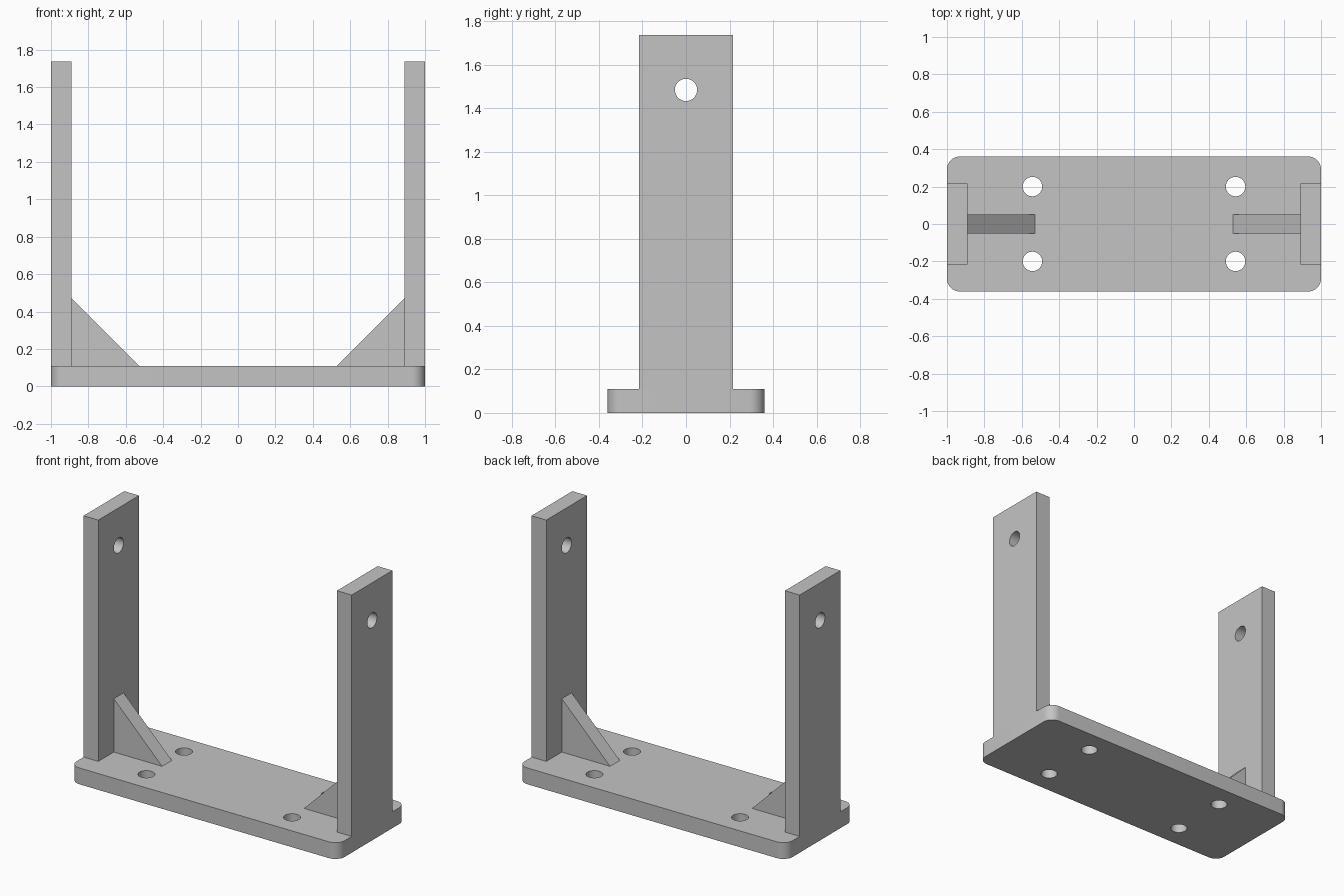
import bpy
import bmesh
import math
from mathutils import Matrix, Vector

cube = bpy.data.objects.get("Cube")
if cube:
    bpy.data.objects.remove(cube, do_unlink=True)

# Main dimensions
HALF_X, HALF_Y = 1.0, 0.361
PLATE_T, CORNER_R = 0.11, 0.07
POST_T, POST_HALF_Y, TOP = 0.11, 0.217, 1.737
GUSSET, GUSSET_HALF_Y = 0.36, 0.052

grey = bpy.data.materials.new("grey")
grey.use_nodes = True
colour = (0.55, 0.55, 0.55, 1)
grey.diffuse_color = colour
grey.node_tree.nodes["Principled BSDF"].inputs["Base Color"].default_value = colour


def finish(name, bm):
    """Turn a bmesh into a named grey object."""
    bmesh.ops.recalc_face_normals(bm, faces=bm.faces)
    mesh = bpy.data.meshes.new(name)
    bm.to_mesh(mesh)
    bm.free()
    mesh.materials.append(grey)
    obj = bpy.data.objects.new(name, mesh)
    bpy.context.collection.objects.link(obj)
    return obj


def box(low, high):
    low, high = Vector(low), Vector(high)
    bm = bmesh.new()
    matrix = Matrix.Translation((low + high) / 2) @ Matrix.Diagonal((*(high - low), 1))
    bmesh.ops.create_cube(bm, size=1, matrix=matrix)
    return bm


def select_only(obj):
    bpy.ops.object.select_all(action="DESELECT")
    obj.select_set(True)
    bpy.context.view_layer.objects.active = obj


def drill(obj, centres, radius, axis):
    """Cut round holes through an object along x or z."""
    turn = Matrix.Rotation(math.pi / 2, 4, "Y") if axis == "X" else Matrix()
    bm = bmesh.new()
    for centre in centres:
        bmesh.ops.create_cone(bm, cap_ends=True, segments=48, radius1=radius, radius2=radius,
                              depth=0.5, matrix=Matrix.Translation(centre) @ turn)
    cutter = finish("hole_cutter", bm)
    cutter.hide_render = True
    mod = obj.modifiers.new("holes", "BOOLEAN")
    mod.operation = "DIFFERENCE"
    mod.solver = "EXACT"
    mod.object = cutter
    select_only(obj)
    bpy.ops.object.modifier_apply(modifier=mod.name)
    bpy.data.objects.remove(cutter, do_unlink=True)
    select_only(obj)
    bpy.ops.object.shade_smooth_by_angle(angle=math.radians(30))


# Base plate with rounded corners and four mounting holes
bm = box((-HALF_X, -HALF_Y, 0), (HALF_X, HALF_Y, PLATE_T))
upright = [e for e in bm.edges if abs(e.verts[0].co.z - e.verts[1].co.z) > 0.01]
bmesh.ops.bevel(bm, geom=upright, offset=CORNER_R, segments=10, profile=0.5, affect="EDGES")
plate = finish("base_plate", bm)
drill(plate, [(x, y, 0) for x in (-0.543, 0.543) for y in (-0.2, 0.2)], 0.052, "Z")

for side, s in (("left", 1), ("right", -1)):
    # Upright post with a pivot hole
    inner, outer = s * (HALF_X - POST_T), s * HALF_X
    post = finish(side + "_post", box((min(inner, outer), -POST_HALF_Y, PLATE_T),
                                      (max(inner, outer), POST_HALF_Y, TOP)))
    drill(post, [(s * (HALF_X - POST_T / 2), 0, 1.484)], 0.051, "X")

    # Triangular gusset between post and plate
    bm = bmesh.new()
    profile = [(inner, PLATE_T), (inner - s * GUSSET, PLATE_T), (inner, PLATE_T + GUSSET)]
    face = bm.faces.new([bm.verts.new((x, -GUSSET_HALF_Y, z)) for x, z in profile])
    extruded = bmesh.ops.extrude_face_region(bm, geom=[face])["geom"]
    bmesh.ops.translate(bm, vec=(0, 2 * GUSSET_HALF_Y, 0),
                        verts=[g for g in extruded if isinstance(g, bmesh.types.BMVert)])
    finish(side + "_gusset", bm)
